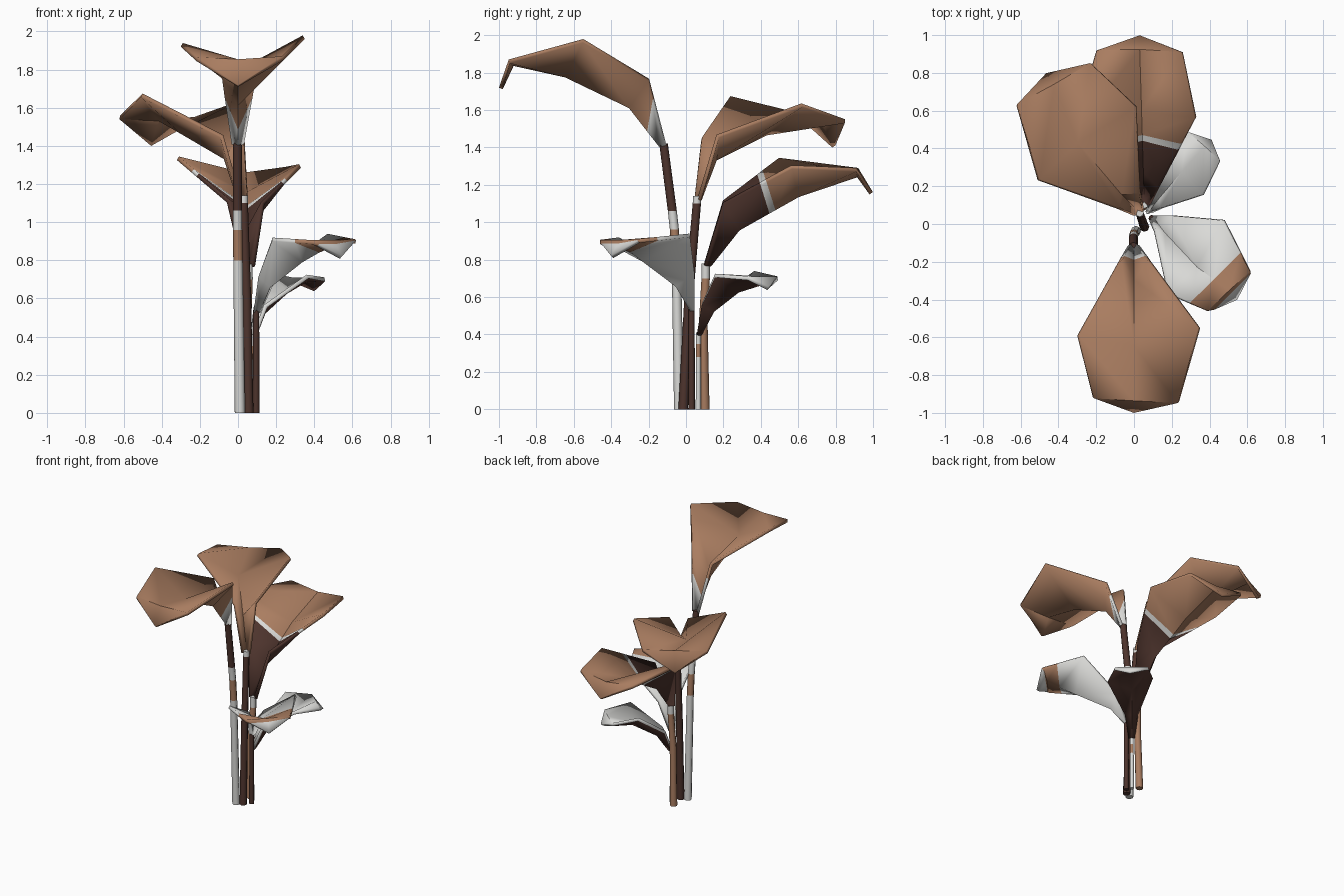
import bpy, bmesh, math
from mathutils import Vector

if "Cube" in bpy.data.objects:
    bpy.data.objects.remove(bpy.data.objects["Cube"])


def material(name, rgb):
    m = bpy.data.materials.new(name)
    m.diffuse_color = (*rgb, 1)
    m.use_nodes = True
    m.node_tree.nodes["Principled BSDF"].inputs["Base Color"].default_value = m.diffuse_color
    return m


MATS = [material("copper_brown", (0.40, 0.205, 0.118)),
        material("pale_grey", (0.70, 0.70, 0.68)),
        material("dark_brown", (0.075, 0.034, 0.026))]
COPPER, PALE, DARK = 0, 1, 2


def finish(name, bm, angle):
    me = bpy.data.meshes.new(name)
    bm.to_mesh(me)
    bm.free()
    for m in MATS:
        me.materials.append(m)
    ob = bpy.data.objects.new(name, me)
    bpy.context.collection.objects.link(ob)
    bpy.ops.object.select_all(action='DESELECT')
    ob.select_set(True)
    bpy.context.view_layer.objects.active = ob
    bpy.ops.object.shade_smooth_by_angle(angle=math.radians(angle))
    return ob


def stem(name, points, colours, r0=0.026, r1=0.022, sides=8):
    """Tapered tube through the points, one colour per segment."""
    bm = bmesh.new()
    rings = []
    top = points[-1][2]
    for x, y, z in points:
        r = r0 + (r1 - r0) * z / top
        rings.append([bm.verts.new((x + r * math.cos(a), y + r * math.sin(a), z))
                      for a in (2 * math.pi * k / sides for k in range(sides))])
    for lo, hi, c in zip(rings, rings[1:], colours):
        for k in range(sides):
            n = (k + 1) % sides
            bm.faces.new((lo[k], lo[n], hi[n], hi[k])).material_index = c
    bm.faces.new(rings[0][::-1]).material_index = colours[0]
    bm.faces.new(rings[-1]).material_index = colours[-1]
    finish(name, bm, 50)


def leaf(name, rows, tip, axis, colours, cuts=(), under=0):
    """Folded sheet of (left, rib, right) rows; colour bands cut across the axis."""
    bm = bmesh.new()
    grid = [[bm.verts.new(p) for p in row] for row in rows]
    for a, b in zip(grid, grid[1:]):
        for k in (0, 1):
            bm.faces.new((a[k], a[k + 1], b[k + 1], b[k]))
    end = bm.verts.new(tip)
    for k in (0, 1):
        bm.faces.new((grid[-1][k], grid[-1][k + 1], end))
    bm.normal_update()
    if sum(f.normal.z * f.calc_area() for f in bm.faces) < 0:
        bmesh.ops.reverse_faces(bm, faces=bm.faces[:])
    axis = Vector(axis).normalized()
    origin = Vector(rows[0][1])
    for c in cuts:
        bmesh.ops.bisect_plane(bm, geom=bm.verts[:] + bm.edges[:] + bm.faces[:],
                               plane_co=origin + axis * c, plane_no=axis)
    for f in bm.faces:
        t = (f.calc_center_median() - origin).dot(axis)
        f.material_index = colours[sum(t > c for c in cuts)]
    ob = finish(name, bm, 40)
    mod = ob.modifiers.new("thickness", 'SOLIDIFY')
    mod.thickness = 0.022
    mod.offset = 0
    mod.material_offset = under


# Stems
stem("front_stem", [(.01, -.037, 0), (.0, -.052, .8), (-.002, -.062, .96),
                    (-.003, -.073, 1.06), (-.003, -.12, 1.42)],
     [PALE, COPPER, PALE, DARK], 0.027, 0.023)
stem("back_left_stem", [(.055, -.015, 0), (.045, .015, .6), (.03, .058, 1.1), (.03, .06, 1.14)],
     [DARK, DARK, PALE])
stem("back_stem", [(.035, .1, 0), (.045, .092, .45), (.055, .105, .7), (.055, .105, .78)],
     [COPPER, COPPER, PALE])
stem("front_right_stem", [(.095, .03, 0), (.095, .03, .54)], [DARK], 0.018, 0.016)
stem("back_right_stem", [(.075, .066, 0), (.075, .066, .28), (.075, .066, .35), (.075, .066, .41)],
     [PALE, COPPER, PALE], 0.014, 0.013)

# Tall front leaf
leaf("front_leaf",
     [[(-.024, -.11, 1.41), (0, -.135, 1.41), (.022, -.11, 1.41)],
      [(-.075, -.20, 1.76), (0, -.30, 1.62), (.085, -.20, 1.76)],
      [(-.295, -.59, 1.93), (0, -.645, 1.785), (.345, -.55, 1.97)],
      [(-.215, -.92, 1.855), (0, -.93, 1.845), (.235, -.945, 1.86)]],
     (0, -.99, 1.715), (0, -1, 0.15), [PALE, COPPER], (.075,))

# Back left leaf
leaf("back_left_leaf",
     [[(.008, .045, 1.12), (.02, .075, 1.12), (.05, .07, 1.12)],
      [(-.085, .085, 1.45), (-.07, .16, 1.34), (.03, .17, 1.46)],
      [(-.505, .235, 1.665), (-.30, .43, 1.475), (.01, .62, 1.625)],
      [(-.62, .63, 1.55), (-.42, .735, 1.54), (-.23, .85, 1.54)]],
     (-.46, .79, 1.405), (-.6, .8, 0), [COPPER])

# Back leaf, dark at the throat with a pale line
leaf("back_leaf",
     [[(.03, .10, .77), (.055, .125, .77), (.08, .10, .77)],
      [(-.05, .20, 1.11), (.05, .28, .965), (.13, .20, 1.10)],
      [(-.315, .50, 1.335), (.04, .60, 1.145), (.325, .565, 1.295)],
      [(-.195, .92, 1.28), (.03, .92, 1.25), (.255, .91, 1.28)]],
     (.03, .99, 1.155), (0, .95, .3), [DARK, PALE, COPPER], (.39, .425))

# Front right leaf, pale with a copper band near the tip
leaf("front_right_leaf",
     [[(.108, .045, .53), (.105, .03, .53), (.085, .025, .53)],
      [(.20, .045, .73), (.165, -.05, .665), (.11, -.035, .72)],
      [(.475, .02, .93), (.335, -.23, .80), (.18, -.365, .91)],
      [(.615, -.25, .90), (.50, -.35, .895), (.39, -.46, .895)]],
     (.54, -.395, .815), (.71, -.71, 0), [PALE, COPPER, PALE], (.455, .56))

# Back right leaf, pale above and dark below
leaf("back_right_leaf",
     [[(.085, .058, .40), (.085, .076, .40), (.065, .074, .40)],
      [(.145, .085, .56), (.14, .145, .53), (.085, .135, .56)],
      [(.365, .155, .715), (.255, .28, .635), (.145, .37, .73)],
      [(.455, .335, .70), (.37, .41, .70), (.28, .49, .70)]],
     (.405, .44, .645), (.7, .7, 0), [PALE], under=1)
